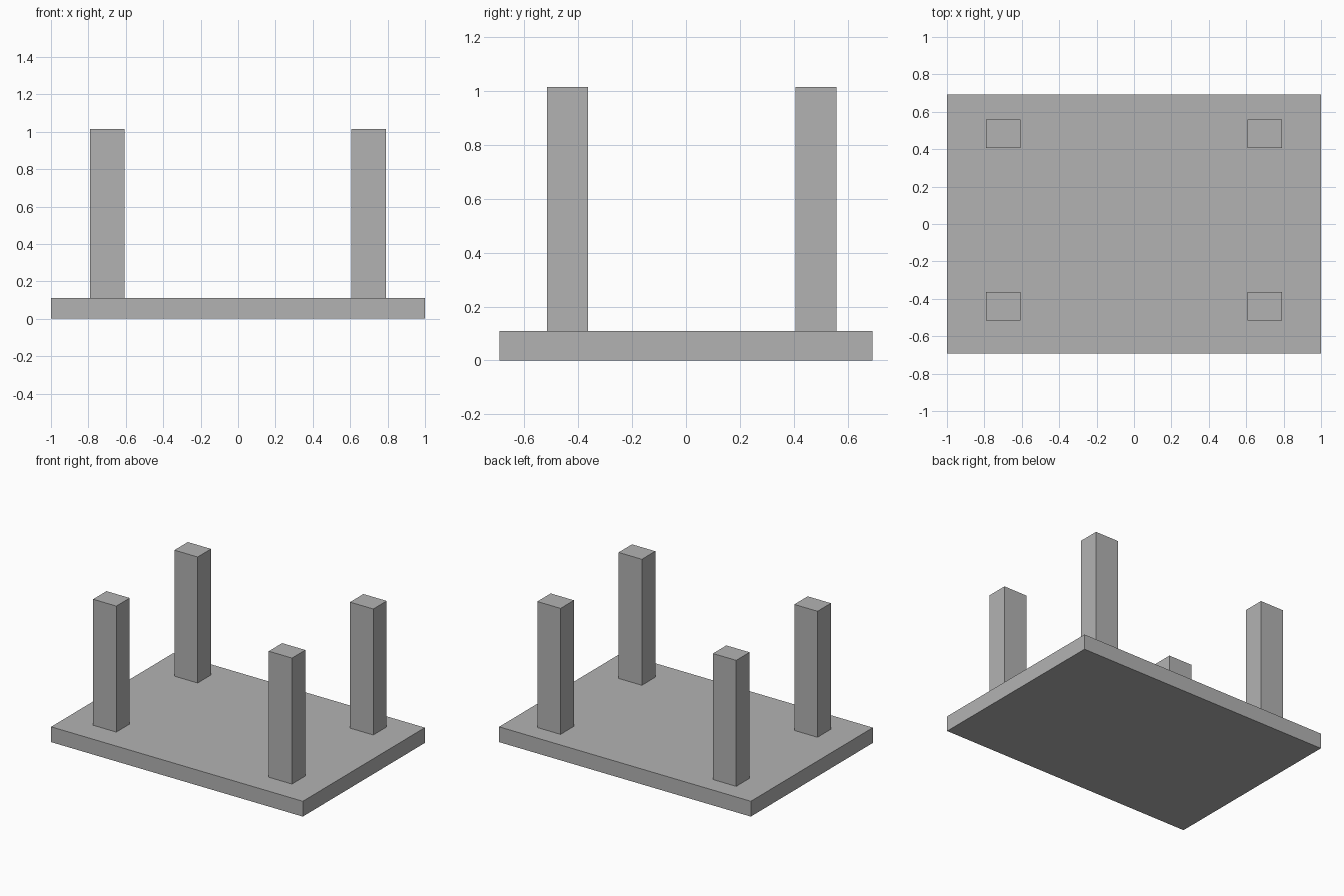
import bpy

default = bpy.data.objects.get("Cube")
if default:
    bpy.data.objects.remove(default, do_unlink=True)

# Single grey material
grey = bpy.data.materials.new("plain_grey")
grey.use_nodes = True
colour = (0.45, 0.45, 0.45, 1)
grey.diffuse_color = colour
grey.node_tree.nodes["Principled BSDF"].inputs["Base Color"].default_value = colour


def box(name, centre, size):
    """Add a box with its dimensions baked into the mesh."""
    bpy.ops.mesh.primitive_cube_add(size=1, location=centre)
    obj = bpy.context.object
    obj.name = name
    obj.scale = size
    bpy.ops.object.transform_apply(location=False, rotation=False, scale=True)
    obj.data.materials.append(grey)
    return obj


slab_height = 0.11
leg_height = 0.905

# Flat slab
box("table_top", (0, 0, slab_height / 2), (2, 1.385, slab_height))

# Four upright legs, set slightly towards the back
for side, x in (("right", -0.698), ("left", 0.698)):
    for end, y in (("front", -0.44), ("back", 0.483)):
        box(f"{end}_{side}_leg", (x, y, slab_height + leg_height / 2),
            (0.185, 0.152, leg_height))
